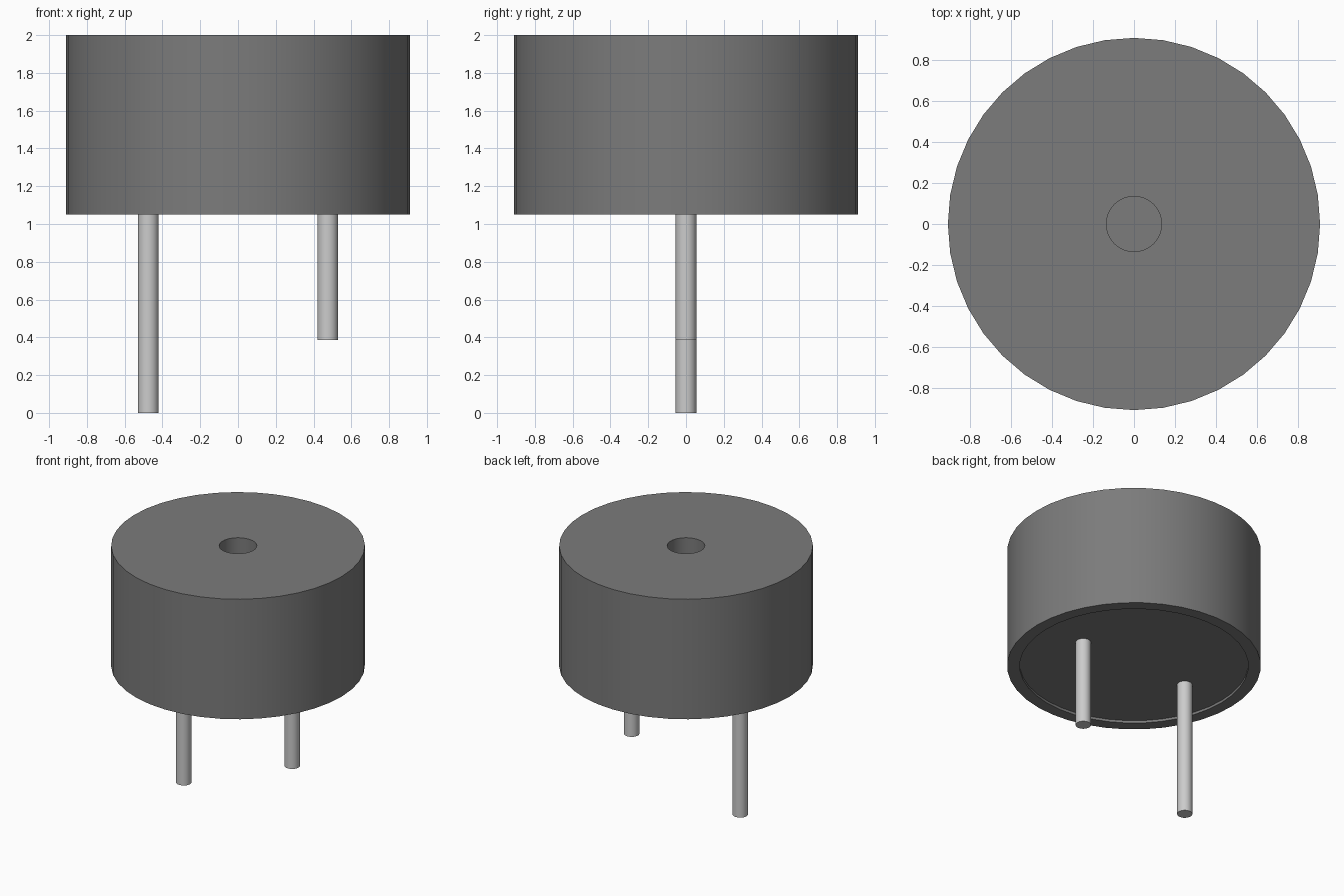
import bpy
import bmesh
import math

if "Cube" in bpy.data.objects:
    bpy.data.objects.remove(bpy.data.objects["Cube"], do_unlink=True)


def material(name, value):
    mat = bpy.data.materials.new(name)
    mat.use_nodes = True
    colour = (value, value, value, 1)
    mat.diffuse_color = colour
    mat.node_tree.nodes["Principled BSDF"].inputs["Base Color"].default_value = colour
    return mat


def lathe(name, profile, sides, mat, x=0):
    """Spin (radius, height) points about a vertical axis; ends are capped."""
    bm = bmesh.new()
    rings = []
    for radius, z in profile:
        rings.append([bm.verts.new((x + radius * math.cos(math.tau * i / sides),
                                    radius * math.sin(math.tau * i / sides), z))
                      for i in range(sides)])
    for low, high in zip(rings, rings[1:]):
        for i in range(sides):
            j = (i + 1) % sides
            bm.faces.new((low[i], low[j], high[j], high[i]))
    bm.faces.new(rings[0][::-1])
    bm.faces.new(rings[-1])
    bmesh.ops.recalc_face_normals(bm, faces=bm.faces)
    mesh = bpy.data.meshes.new(name)
    bm.to_mesh(mesh)
    bm.free()
    mesh.materials.append(mat)
    obj = bpy.data.objects.new(name, mesh)
    bpy.context.collection.objects.link(obj)
    bpy.ops.object.select_all(action="DESELECT")
    obj.select_set(True)
    bpy.context.view_layer.objects.active = obj
    bpy.ops.object.shade_smooth_by_angle(angle=math.radians(30))
    return obj


plastic = material("dark grey plastic", 0.2)
metal = material("light grey metal", 0.6)

BASE, TOP = 1.05, 2.0
RECESS = BASE + 0.02

# Housing: recessed underside, rim, outer wall, top and sound hole
lathe("housing", [(0.82, RECESS), (0.82, BASE), (0.91, BASE), (0.91, TOP),
                  (0.135, TOP), (0.135, TOP - 0.3)], 40, plastic)

# Pins of unequal length
for name, x, tip in (("long_pin", -0.475, 0), ("short_pin", 0.475, 0.385)):
    lathe(name, [(0.055, tip), (0.055, RECESS + 0.01)], 24, metal, x)
